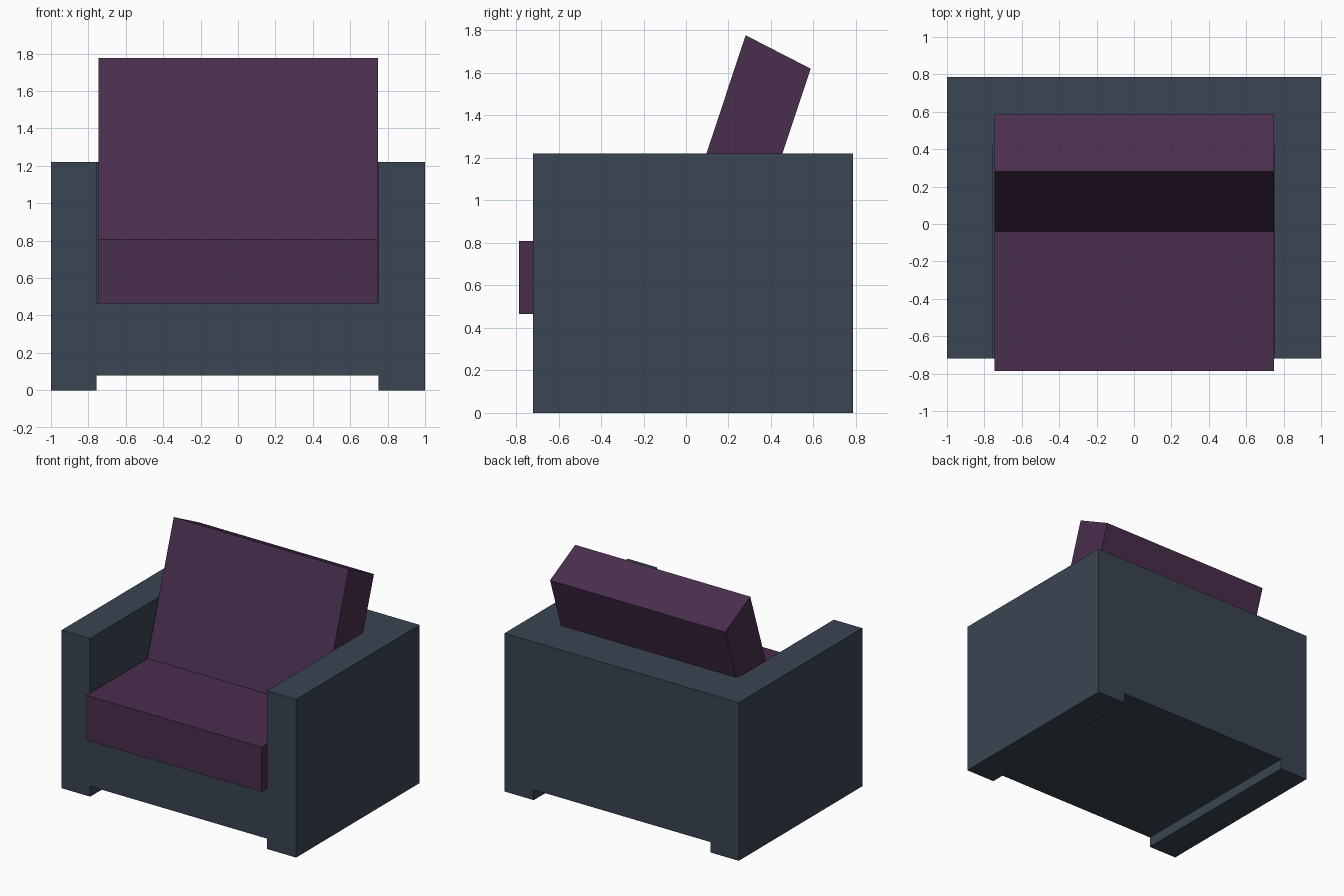
import bpy
import bmesh
from mathutils import Vector

if "Cube" in bpy.data.objects:
    bpy.data.objects.remove(bpy.data.objects["Cube"])


def material(name, rgb):
    mat = bpy.data.materials.new(name)
    mat.diffuse_color = (*rgb, 1)
    mat.use_nodes = True
    mat.node_tree.nodes["Principled BSDF"].inputs["Base Color"].default_value = mat.diffuse_color
    return mat


def prism(name, profile, axis, start, end, mat=None):
    """Extrude a closed profile along y (profile in x,z) or along x (profile in y,z)."""
    bm = bmesh.new()
    place = (lambda a, b: (a, start, b)) if axis == "y" else (lambda a, b: (start, a, b))
    face = bm.faces.new([bm.verts.new(place(a, b)) for a, b in profile])
    new = bmesh.ops.extrude_face_region(bm, geom=[face])["geom"]
    step = Vector((0, end - start, 0)) if axis == "y" else Vector((end - start, 0, 0))
    bmesh.ops.translate(bm, vec=step, verts=[v for v in new if isinstance(v, bmesh.types.BMVert)])
    bmesh.ops.recalc_face_normals(bm, faces=bm.faces)
    mesh = bpy.data.meshes.new(name)
    bm.to_mesh(mesh)
    bm.free()
    obj = bpy.data.objects.new(name, mesh)
    bpy.context.collection.objects.link(obj)
    if mat:
        mesh.materials.append(mat)
    return obj


slate = material("slate_fabric", (0.041, 0.058, 0.084))
plum = material("plum_fabric", (0.068, 0.027, 0.076))

FRONT, WELL_BACK, BACK = -0.72, 0.42, 0.785   # frame depth stations
INNER_L, INNER_R = -0.757, 0.75               # inner arm faces
SEAT_Z, CUSHION_TOP, ARM_TOP = 0.465, 0.81, 1.22

# Frame: arms, base and back in one shell, raised between the side runners
frame = prism("frame", [(-1, 0), (INNER_L, 0), (INNER_L, 0.08), (INNER_R, 0.08),
                        (INNER_R, 0), (1, 0), (1, ARM_TOP), (-1, ARM_TOP)],
              "y", FRONT, BACK, slate)

# Seat well cut between the arms
well = prism("seat_well_cutter", [(INNER_L, SEAT_Z), (INNER_R, SEAT_Z),
                                  (INNER_R, 1.5), (INNER_L, 1.5)],
             "y", FRONT - 0.3, WELL_BACK)
well.hide_render = True
well.hide_viewport = True
cut = frame.modifiers.new("seat_well", "BOOLEAN")
cut.operation = "DIFFERENCE"
cut.solver = "EXACT"
cut.object = well

# Seat cushion, overhanging the front
prism("seat_cushion", [(-0.785, SEAT_Z), (WELL_BACK, SEAT_Z),
                       (WELL_BACK, CUSHION_TOP), (-0.785, CUSHION_TOP)],
      "x", -0.745, 0.749, plum)

# Leaning back cushion, its lower edge sunk into the seat
prism("back_cushion", [(-0.041, CUSHION_TOP), (0.265, 0.655),
                       (0.587, 1.62), (0.281, 1.777)],
      "x", -0.745, 0.749, plum)
